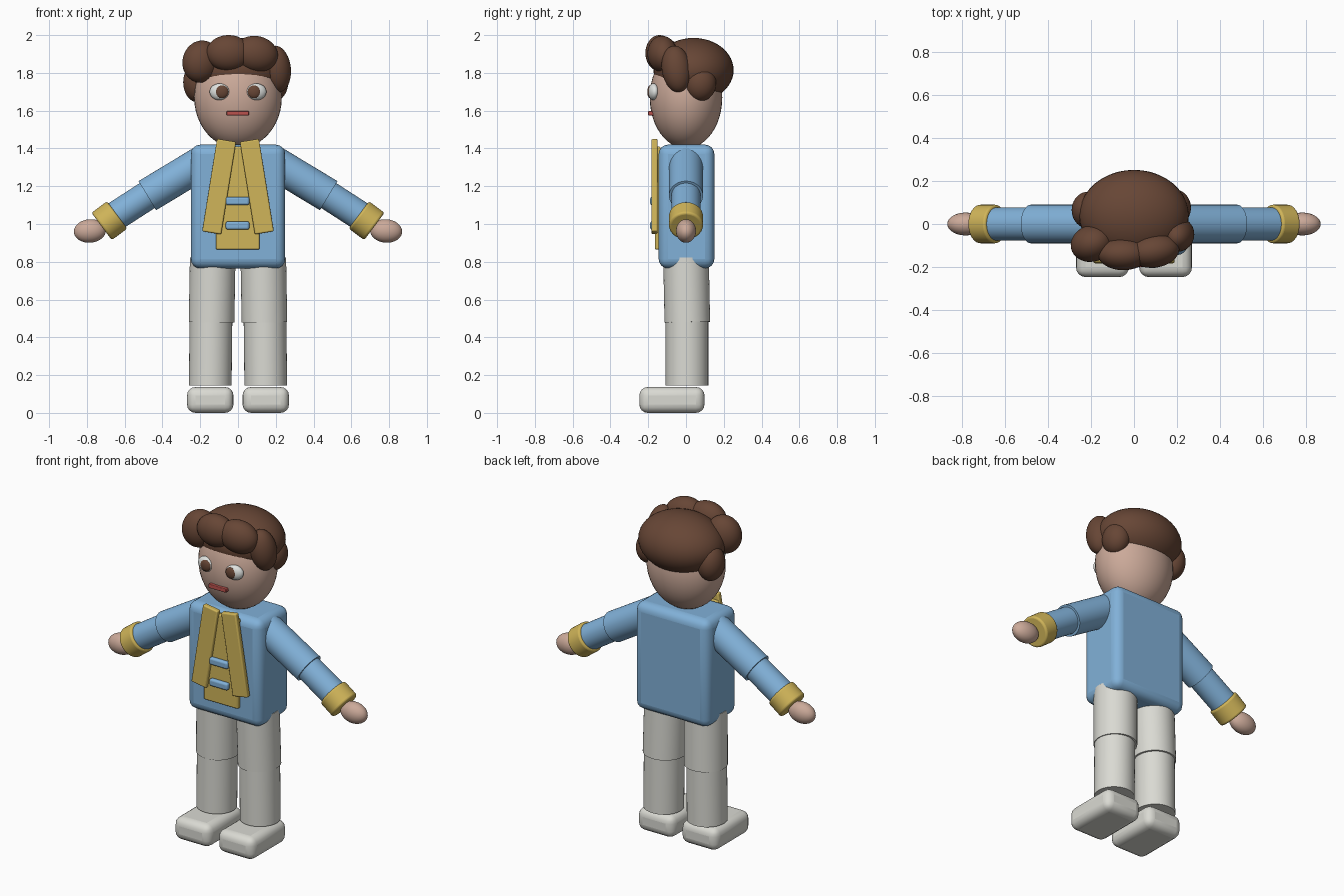
import bpy
import math
from mathutils import Vector

if "Cube" in bpy.data.objects:
    bpy.data.objects.remove(bpy.data.objects["Cube"])


def material(name, rgb):
    m = bpy.data.materials.new(name)
    m.diffuse_color = (*rgb, 1)
    m.use_nodes = True
    m.node_tree.nodes["Principled BSDF"].inputs["Base Color"].default_value = m.diffuse_color
    return m


BLUE = material("sky_blue", (0.22, 0.44, 0.69))
YELLOW = material("mustard", (0.63, 0.46, 0.10))
SKIN = material("skin", (0.60, 0.40, 0.32))
BROWN = material("brown", (0.135, 0.061, 0.036))
CREAM = material("off_white", (0.70, 0.70, 0.65))
WHITE = material("eye_white", (0.74, 0.76, 0.74))
RED = material("lip_red", (0.50, 0.085, 0.075))


def finish(name, mat, bevel=0, segments=4):
    ob = bpy.context.object
    ob.name = name
    ob.data.materials.append(mat)
    bpy.ops.object.transform_apply(location=False, rotation=False, scale=True)
    if bevel:
        mod = ob.modifiers.new("round", 'BEVEL')
        mod.width, mod.segments = bevel, segments
        mod.limit_method = 'ANGLE'
    bpy.ops.object.shade_smooth_by_angle(angle=math.radians(40))
    return ob


def box(name, mat, lo, hi, bevel=0.01, tilt=0):
    lo, hi = Vector(lo), Vector(hi)
    bpy.ops.mesh.primitive_cube_add(size=1, location=(lo + hi) / 2, rotation=(0, tilt, 0))
    bpy.context.object.scale = hi - lo
    return finish(name, mat, bevel)


def ball(name, mat, centre, radii, rot=(0, 0, 0)):
    bpy.ops.mesh.primitive_uv_sphere_add(segments=40, ring_count=24, radius=1,
                                         location=centre, rotation=rot)
    bpy.context.object.scale = radii
    return finish(name, mat)


def rod(name, mat, a, b, radius, bevel=0):
    a, b = Vector(a), Vector(b)
    rot = (b - a).to_track_quat('Z', 'Y').to_euler()
    bpy.ops.mesh.primitive_cylinder_add(vertices=40, radius=radius, depth=(b - a).length,
                                        location=(a + b) / 2, rotation=rot)
    return finish(name, mat, bevel)


# Torso and head
box("torso", BLUE, (-0.25, -0.145, 0.765), (0.25, 0.15, 1.42), 0.05)
ball("head", SKIN, (0, 0, 1.67), (0.232, 0.192, 0.27))
box("mouth", RED, (-0.06, -0.2, 1.574), (0.057, -0.165, 1.598), 0.004)

# Hair: cap, side tufts and a row of fringe curls
ball("hair_cap", BROWN, (0, 0.04, 1.815), (0.255, 0.212, 0.17))
ball("hair_tuft_left", BROWN, (-0.215, 0.065, 1.75), (0.075, 0.085, 0.105))
ball("hair_tuft_right", BROWN, (0.19, 0.075, 1.745), (0.075, 0.085, 0.095))
ball("fringe_curl_1", BROWN, (-0.195, -0.09, 1.86), (0.1, 0.085, 0.112), (0, 0.25, 0.3))
ball("fringe_curl_2", BROWN, (-0.05, -0.14, 1.905), (0.118, 0.075, 0.095))
ball("fringe_curl_3", BROWN, (0.095, -0.125, 1.9), (0.118, 0.078, 0.095), (0, 0.2, 0.15))
ball("fringe_curl_4", BROWN, (0.205, -0.05, 1.82), (0.075, 0.078, 0.125), (0.15, -0.1, 0))

# Scarf backing and two cross bars
box("scarf_backing", YELLOW, (-0.117, -0.165, 0.865), (0.114, -0.135, 1.41), 0.008)
for i, z in enumerate((0.992, 1.122)):
    box(f"scarf_bar_{i + 1}", BLUE, (-0.065, -0.19, z - 0.022), (0.06, -0.16, z + 0.022), 0.012)

# Mirrored parts
for side, s in (("left", -1), ("right", 1)):
    # Eyes
    ball(f"eye_{side}", WHITE, (s * 0.098, -0.172, 1.7), (0.053, 0.028, 0.044), (0, 0, s * 0.2))
    ball(f"iris_{side}", BROWN, (s * 0.085, -0.19, 1.7), (0.034, 0.015, 0.034))
    # Hanging scarf strip
    box(f"scarf_strip_{side}", YELLOW, (s * 0.1 - 0.051, -0.183, 0.95),
        (s * 0.1 + 0.051, -0.15, 1.446), 0.008, tilt=-s * 0.16)
    # Arm
    rod(f"upper_arm_{side}", BLUE, (s * 0.19, 0, 1.325), (s * 0.48, 0, 1.15), 0.09)
    rod(f"forearm_{side}", BLUE, (s * 0.43, 0, 1.183), (s * 0.67, 0, 1.028), 0.077)
    rod(f"cuff_{side}", YELLOW, (s * 0.64, 0, 1.048), (s * 0.722, 0, 0.987), 0.09, 0.012)
    ball(f"hand_{side}", SKIN, (s * 0.784, 0, 0.963), (0.085, 0.053, 0.062), (0, s * 0.08, 0))
    # Leg
    rod(f"thigh_{side}", CREAM, (s * 0.134, 0, 0.82), (s * 0.14, 0.007, 0.48), 0.121)
    rod(f"shin_{side}", CREAM, (s * 0.143, 0.005, 0.5), (s * 0.147, 0.005, 0.145), 0.113)
    box(f"foot_{side}", CREAM, (s * 0.147 - 0.123, -0.247, 0), (s * 0.147 + 0.123, 0.098, 0.137), 0.045)
